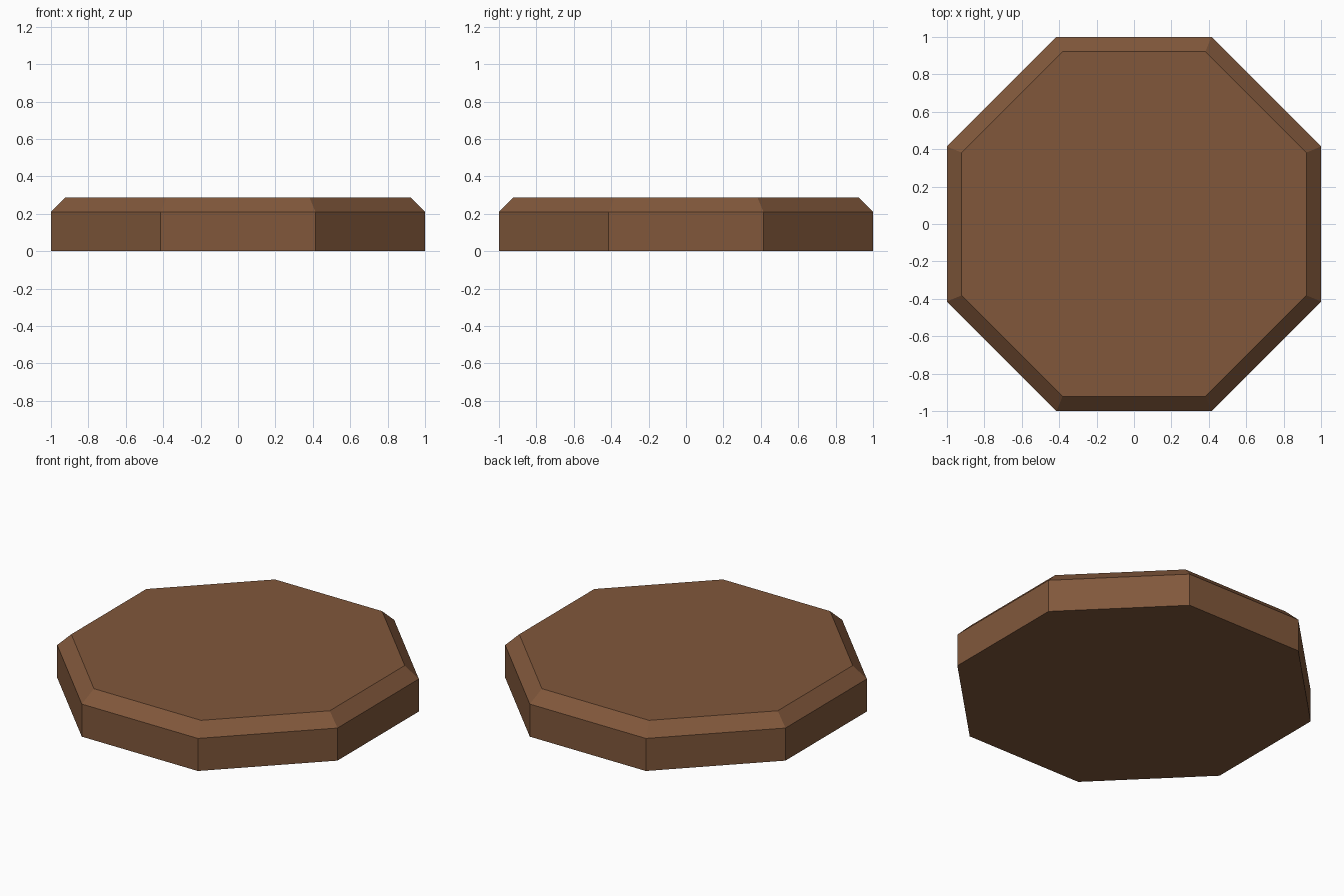
import bpy, bmesh, math

if "Cube" in bpy.data.objects:
    bpy.data.objects.remove(bpy.data.objects["Cube"])

SIDES = 8
# (apothem, height) of each ring, bottom to top
PROFILE = [(1.0, 0.0), (1.0, 0.21), (0.922, 0.288)]

wood = bpy.data.materials.new("brown_wood")
wood.diffuse_color = (0.22, 0.097, 0.044, 1.0)
wood.use_nodes = True
wood.node_tree.nodes["Principled BSDF"].inputs["Base Color"].default_value = wood.diffuse_color


def ring(bm, apothem, z):
    """Octagon ring with flat sides facing the axes."""
    r = apothem / math.cos(math.pi / SIDES)
    angles = [(i + 0.5) * 2 * math.pi / SIDES for i in range(SIDES)]
    return [bm.verts.new((r * math.cos(a), r * math.sin(a), z)) for a in angles]


# Octagonal slab with a chamfered top rim
bm = bmesh.new()
rings = [ring(bm, a, z) for a, z in PROFILE]
for low, high in zip(rings, rings[1:]):
    for i in range(SIDES):
        j = (i + 1) % SIDES
        bm.faces.new((low[i], low[j], high[j], high[i]))
bm.faces.new(rings[0][::-1])
bm.faces.new(rings[-1])
bmesh.ops.recalc_face_normals(bm, faces=bm.faces)

mesh = bpy.data.meshes.new("octagonal_slab")
bm.to_mesh(mesh)
bm.free()
mesh.materials.append(wood)
slab = bpy.data.objects.new("octagonal_slab", mesh)
bpy.context.collection.objects.link(slab)
